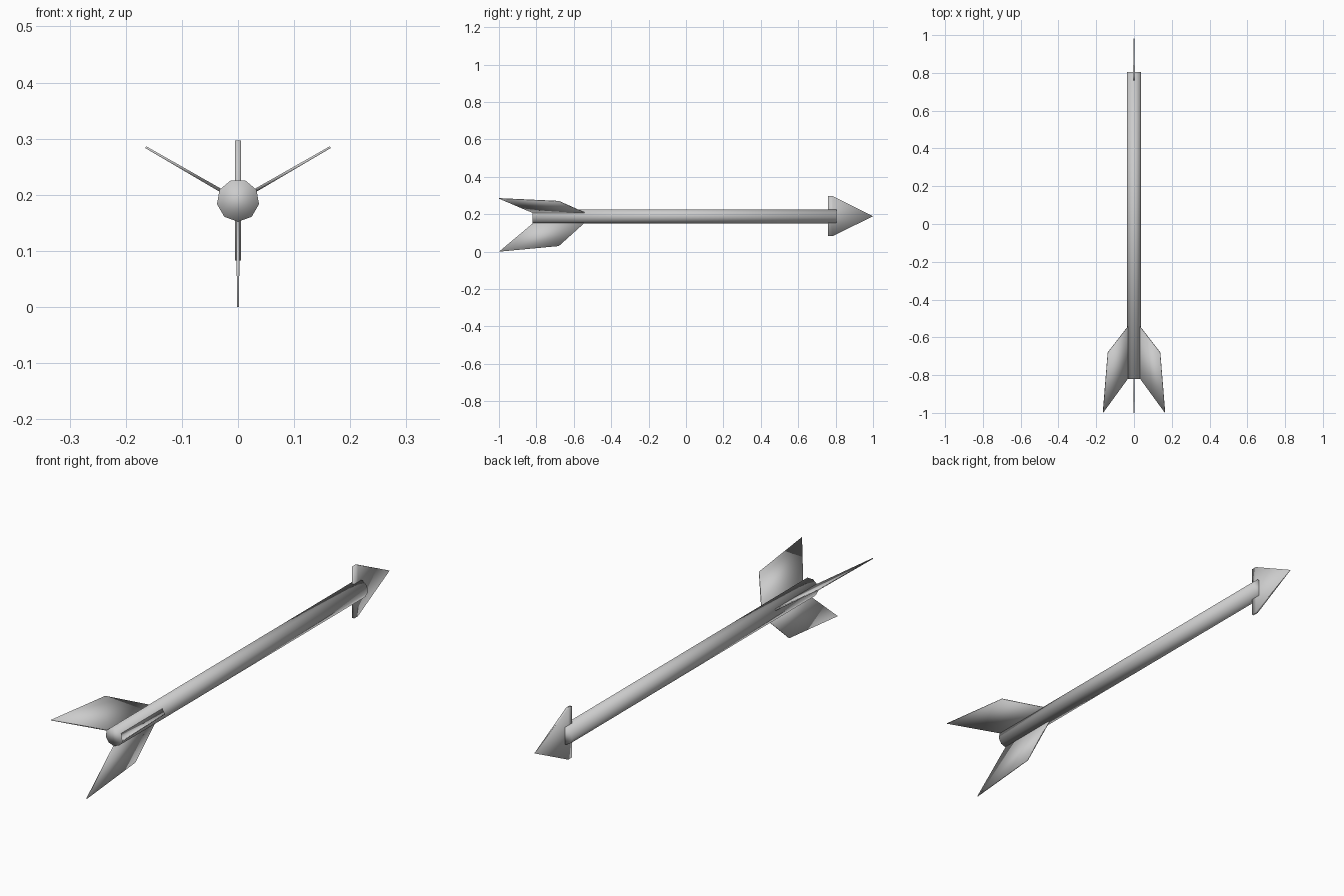
import bpy
from math import radians, pi
from mathutils import Matrix, Vector

if "Cube" in bpy.data.objects:
    bpy.data.objects.remove(bpy.data.objects["Cube"])

AXIS_Z = 0.19    # height of the shaft's centre line
RADIUS = 0.038


def make_object(name, verts, faces):
    mesh = bpy.data.meshes.new(name)
    mesh.from_pydata(verts, [], faces)
    mesh.shade_smooth()
    obj = bpy.data.objects.new(name, mesh)
    bpy.context.collection.objects.link(obj)
    return obj


def plate(name, outline, half_widths, angle=0.0):
    """Thin plate from a (y, z) outline about the shaft axis, turned about y."""
    n = len(outline)
    turn = Matrix.Translation((0, 0, AXIS_Z)) @ Matrix.Rotation(angle, 4, 'Y')
    verts = [turn @ Vector((side * w, y, z))
             for side in (1, -1)
             for (y, z), w in zip(outline, half_widths)]
    faces = [tuple(range(n)), tuple(reversed(range(n, 2 * n)))]
    faces += [(i, i + n, (i + 1) % n + n, (i + 1) % n) for i in range(n)]
    return make_object(name, verts, faces)


# Shaft: nine-sided rod with a corner pointing straight down
bpy.ops.mesh.primitive_cylinder_add(vertices=9, radius=RADIUS, depth=1.625)
shaft = bpy.context.object
shaft.name = "shaft"
shaft.data.transform(Matrix.Translation((0, -0.0075, AXIS_Z))
                     @ Matrix.Rotation(pi / 2, 4, 'X'))
low = min(v.co.z for v in shaft.data.vertices)
if low > AXIS_Z - RADIUS * 0.99:
    shaft.data.transform(Matrix.Translation((0, 0, AXIS_Z))
                         @ Matrix.Rotation(pi, 4, 'Y')
                         @ Matrix.Translation((0, 0, -AXIS_Z)))
shaft.data.shade_smooth()

# Arrowhead: flat triangle with blunt barbs, thinning to the tip
plate("arrowhead",
      [(0.76, -0.107), (0.785, -0.107), (1.0, 0.0),
       (0.785, 0.107), (0.76, 0.107)],
      [0.005, 0.005, 0.001, 0.005, 0.005])

# Three fletching vanes, evenly spaced, one straight down
vane = [(-0.541, -0.035), (-0.68, -0.16), (-1.0, -0.19), (-0.815, -0.035)]
for i in range(3):
    plate(f"vane_{i + 1}", vane, [0.003, 0.0018, 0.0018, 0.003],
          radians(120 * i))
